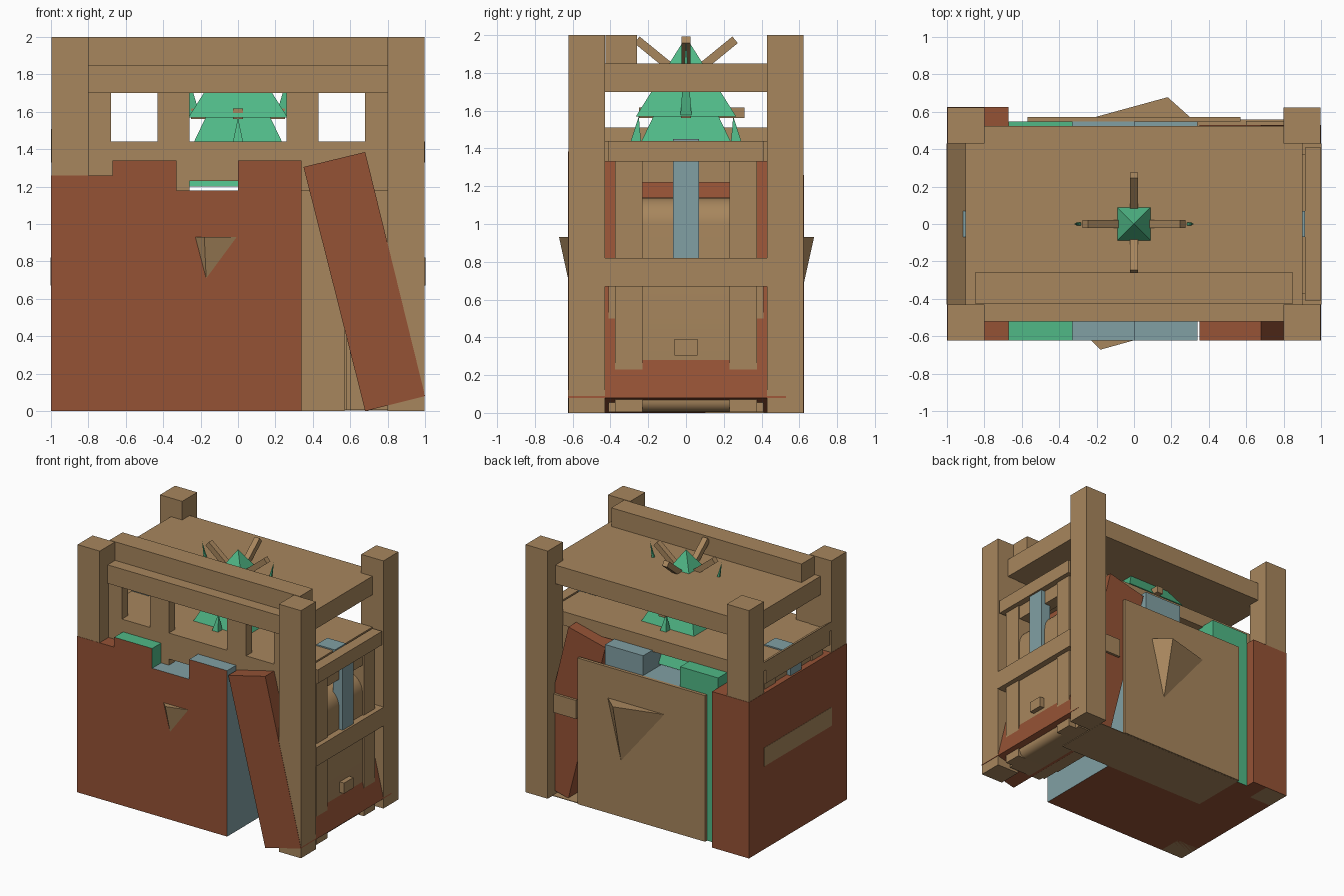
import bpy, bmesh, math
from mathutils import Vector

cube = bpy.data.objects.get("Cube")
if cube:
    bpy.data.objects.remove(cube, do_unlink=True)


def material(name, colour):
    m = bpy.data.materials.new(name)
    m.use_nodes = True
    m.diffuse_color = (*colour, 1)
    m.node_tree.nodes["Principled BSDF"].inputs["Base Color"].default_value = (*colour, 1)
    return m


TAN = material("tan wood", (0.39, 0.24, 0.11))
RED = material("red brown", (0.30, 0.085, 0.036))
GREEN = material("leaf green", (0.08, 0.48, 0.24))
BLUE = material("grey blue", (0.22, 0.35, 0.37))


def finish(name, bm, *mats):
    bmesh.ops.recalc_face_normals(bm, faces=bm.faces)
    mesh = bpy.data.meshes.new(name)
    bm.to_mesh(mesh)
    bm.free()
    for m in mats:
        mesh.materials.append(m)
    ob = bpy.data.objects.new(name, mesh)
    bpy.context.collection.objects.link(ob)
    return ob


def box(name, x, y, z, mat=TAN):
    bm = bmesh.new()
    bmesh.ops.create_cube(bm, size=1)
    for v in bm.verts:
        v.co = [r[0] + (c + 0.5) * (r[1] - r[0]) for c, r in zip(v.co, (x, y, z))]
    return finish(name, bm, mat)


def profile(name, points, y, mat):
    """Extrude an x-z outline along y."""
    bm = bmesh.new()
    face = bm.faces.new([bm.verts.new((px, y[0], pz)) for px, pz in points])
    new = bmesh.ops.extrude_face_region(bm, geom=[face])["geom"]
    bmesh.ops.translate(bm, vec=(0, y[1] - y[0], 0),
                        verts=[v for v in new if isinstance(v, bmesh.types.BMVert)])
    return finish(name, bm, mat)


def spike(name, apex, base, mat):
    """Pyramid from any base outline to an apex."""
    bm = bmesh.new()
    ring = [bm.verts.new(p) for p in base]
    tip = bm.verts.new(apex)
    bm.faces.new(ring)
    for a, b in zip(ring, ring[1:] + ring[:1]):
        bm.faces.new((a, b, tip))
    return finish(name, bm, mat)


def diamond(c, r):
    return [(c[0] + r * i, c[1] + r * j, c[2]) for i, j in ((-1, -1), (1, -1), (1, 1), (-1, 1))]


def stick(name, a, b, w):
    a, b = Vector(a), Vector(b)
    bm = bmesh.new()
    bmesh.ops.create_cube(bm, size=1)
    for v in bm.verts:
        v.co.x *= w
        v.co.y *= w
        v.co.z *= (b - a).length
    ob = finish(name, bm, TAN)
    ob.rotation_euler = (b - a).to_track_quat('Z', 'Y').to_euler()
    ob.location = (a + b) / 2


# Corner posts
for sx in (-1, 1):
    for sy in (-1, 1):
        box("corner_post", sorted((sx * 0.8, sx * 0.998)), sorted((sy * 0.43, sy * 0.622)), (0, 2))

# Roof, beams and middle shelf
box("roof", (-0.9, 0.9), (-0.43, 0.43), (1.7, 1.85))
box("front_beam", (-0.8, 0.8), (-0.52, -0.43), (1.7, 1.85))
box("back_beam", (-0.8, 0.8), (0.43, 0.525), (1.7, 1.85))
box("top_beam", (-0.85, 0.85), (-0.425, -0.26), (1.85, 2))
box("middle_shelf", (-0.9, 0.9), (-0.43, 0.43), (1.33, 1.44))
box("front_rail", (-0.8, 0.8), (-0.51, -0.43), (1.23, 1.44))
for s in (-1, 1):
    for a, b in ((0.26, 0.43), (0.68, 0.8)):
        box("front_column", sorted((s * a, s * b)), (-0.51, -0.435), (1.18, 1.7))

# Side frames with rounded centre panels and straps
for s in (-1, 1):
    def sx(a, b):
        return sorted((s * a, s * b))
    box("side_middle_rail", sx(0.75, 1.002), (-0.43, 0.43), (0.67, 0.82))
    box("side_upper_rail", sx(0.915, 1), (-0.41, 0.41), (1.33, 1.44))
    box("side_header", sx(0.85, 0.95), (-0.375, 0.375), (1.22, 1.335))
    for t in (-1, 1):
        box("side_stile", sx(0.58, 0.963), sorted((t * 0.23, t * 0.375)), (0.005, 1.33))
        box("side_edge", sx(0.6, 0.897), sorted((t * 0.37, t * 0.41)), (0.005, 0.67))
    # Rounded panel outline
    r = 0.14
    arc = [(0.951 - r + r * math.cos(i * math.pi / 16), 1.0 + r * math.sin(i * math.pi / 16))
           for i in range(9)]
    foot = [(0.951 - 0.06 * (1 - math.cos(i * math.pi / 12)), 0.065 - 0.06 * math.sin(i * math.pi / 12))
            for i in range(6, -1, -1)]
    outline = [(0.57, 0.005)] + foot + arc + [(0.57, 1.14)]
    panel = profile("centre_panel", [(s * a, b) for a, b in outline], (-0.23, 0.23), TAN)
    bpy.context.view_layer.objects.active = panel
    panel.select_set(True)
    bpy.ops.object.shade_smooth_by_angle(angle=math.radians(35))
    panel.select_set(False)
    box("panel_knob", sx(0.94, 0.99), (-0.06, 0.06), (0.305, 0.39))
    box("side_strap", sx(0.9, 0.985), (-0.07, 0.07), (0.82, 1.33), BLUE)
    box("strap_top", sx(0.75, 0.915), (-0.07, 0.07), (1.43, 1.45), BLUE)
box("rail_stub", (0.6, 0.8), (0.4, 0.55), (0.67, 0.82))
profile("sloped_ledge", [(-0.9, 1.44), (-1, 1.51), (-1, 1.44)], (-0.43, 0.43), TAN)


# Upright slabs with red fronts and bottoms
def slab(name, x, y, top, mat):
    ob = box(name, x, y, (0, top), mat)
    ob.data.materials.append(RED)
    for f in ob.data.polygons:
        if f.normal.y < -0.5 or f.normal.z < -0.5:
            f.material_index = 1


slab("red_slab", (-1, -0.67), (-0.624, 0.625), 1.26, RED)
slab("green_slab", (-0.67, -0.33), (-0.624, 0.547), 1.34, GREEN)
slab("short_blue_slab", (-0.33, 0), (-0.624, 0.547), 1.18, BLUE)
slab("tall_blue_slab", (0, 0.34), (-0.624, 0.547), 1.34, BLUE)
profile("leaning_slab", [(0.35, 1.305), (0.68, 1.385), (1, 0.08), (0.68, 0)], (-0.624, 0.53), RED)
box("back_panel", (-0.57, 0.57), (0.547, 0.572), (0, 1.18))
box("floor", (-0.57, 0.8), (0.1, 0.56), (-0.001, 0.004))

# Wedge shaped handles
spike("front_wedge", (-0.18, -0.672, 0.93),
      [(-0.23, -0.622, 0.93), (0, -0.622, 0.93), (-0.17, -0.622, 0.7)], TAN)
spike("back_wedge", (0.18, 0.678, 0.93),
      [(-0.21, 0.571, 0.93), (0.3, 0.571, 0.93), (0.18, 0.571, 0.45)], TAN)

# Tiered tree with twigs and pointed leaves
spike("tree_upper_tier", (0, 0, 1.99), diamond((0, 0, 1.57), 0.265), GREEN)
spike("tree_lower_tier", (0, 0, 1.93), diamond((0, 0, 1.2), 0.35), GREEN)
for i in range(4):
    d = Vector((round(math.cos(i * math.pi / 2)), round(math.sin(i * math.pi / 2)), 0))
    up = Vector((0, 0, 1))
    stick("upper_twig", d * 0.07 + up * 1.82, d * 0.26 + up * 1.975, 0.045)
    stick("lower_twig", up * 1.59, d * (0.31 if d.y > 0 else 0.25) + up * 1.59, 0.055)
    if d.x:
        spike("upper_leaf", d * 0.32 + up * 1.97, diamond(d * 0.23 + up * 1.57, 0.03), GREEN)
    else:
        spike("lower_leaf", d * 0.25 + up * 1.57, diamond(d * 0.27 + up * 1.4, 0.035), GREEN)
